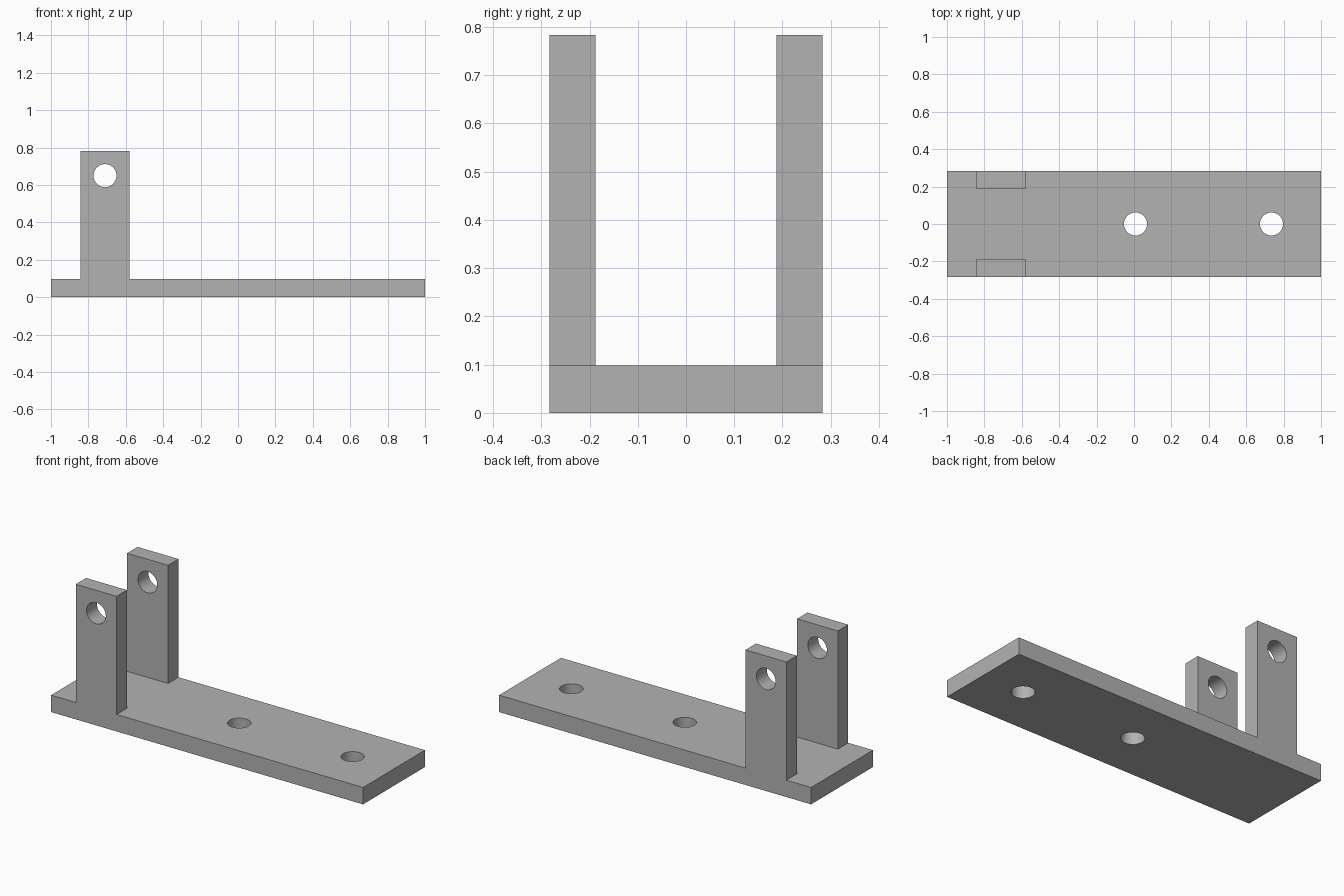
import bpy, bmesh
from math import radians
from mathutils import Matrix, Vector

if "Cube" in bpy.data.objects:
    bpy.data.objects.remove(bpy.data.objects["Cube"], do_unlink=True)

HALF_L, HALF_W = 1.0, 0.283        # base plate half length and half width
BASE_H, TOP = 0.098, 0.783         # plate thickness, top of the lugs
LUG_X0, LUG_X1, LUG_Y = -0.842, -0.58, 0.188
HOLE_R = 0.0615

grey = bpy.data.materials.new("plain grey")
grey.use_nodes = True
colour = (0.45, 0.45, 0.45, 1)
grey.diffuse_color = colour
grey.node_tree.nodes["Principled BSDF"].inputs["Base Color"].default_value = colour


def link(bm, name):
    bmesh.ops.recalc_face_normals(bm, faces=bm.faces)
    mesh = bpy.data.meshes.new(name)
    bm.to_mesh(mesh)
    bm.free()
    mesh.materials.append(grey)
    obj = bpy.data.objects.new(name, mesh)
    bpy.context.collection.objects.link(obj)
    return obj


# Base plate, sliced where the lugs meet it
bm = bmesh.new()
bmesh.ops.create_cube(bm, size=1, matrix=Matrix.Translation((0, 0, BASE_H / 2))
                      @ Matrix.Diagonal((2 * HALF_L, 2 * HALF_W, BASE_H, 1)))
for point, normal in (((LUG_X0, 0, 0), (1, 0, 0)), ((LUG_X1, 0, 0), (1, 0, 0)),
                      ((0, -LUG_Y, 0), (0, 1, 0)), ((0, LUG_Y, 0), (0, 1, 0))):
    bmesh.ops.bisect_plane(bm, geom=bm.verts[:] + bm.edges[:] + bm.faces[:],
                           plane_co=point, plane_no=normal)

# Pull the two lugs up out of the plate
bm.normal_update()
feet = []
for f in bm.faces:
    c = f.calc_center_median()
    if f.normal.z > 0.9 and LUG_X0 < c.x < LUG_X1 and abs(c.y) > LUG_Y:
        feet.append(f)
tops = bmesh.ops.extrude_discrete_faces(bm, faces=feet)["faces"]
bmesh.ops.translate(bm, verts=list({v for f in tops for v in f.verts}),
                    vec=Vector((0, 0, TOP - BASE_H)))
bmesh.ops.remove_doubles(bm, verts=bm.verts, dist=0.0001)
bmesh.ops.dissolve_limit(bm, angle_limit=radians(1), verts=bm.verts, edges=bm.edges)
bracket = link(bm, "clevis_bracket")


def drill(name, location, axis):
    """Cut a round through hole along the given axis."""
    bm = bmesh.new()
    bmesh.ops.create_cone(bm, cap_ends=True, segments=48, radius1=HOLE_R,
                          radius2=HOLE_R, depth=1 if axis == "Y" else 0.4,
                          matrix=Matrix.Translation(location)
                          @ Matrix.Rotation(radians(90) if axis == "Y" else 0, 4, "X"))
    cutter = link(bm, name)
    cutter.hide_render = True
    mod = bracket.modifiers.new(name, "BOOLEAN")
    mod.operation, mod.solver, mod.object = "DIFFERENCE", "EXACT", cutter
    bpy.ops.object.modifier_apply(modifier=mod.name)
    bpy.data.objects.remove(cutter, do_unlink=True)


bpy.ops.object.select_all(action="DESELECT")
bpy.context.view_layer.objects.active = bracket
bracket.select_set(True)

# Pin hole through both lugs, mounting holes in the plate
drill("pin_hole", (-0.711, 0, 0.65), "Y")
for x in (0.008, 0.735):
    drill("mounting_hole", (x, 0, BASE_H / 2), "Z")

bpy.ops.object.shade_smooth_by_angle(angle=radians(30))
